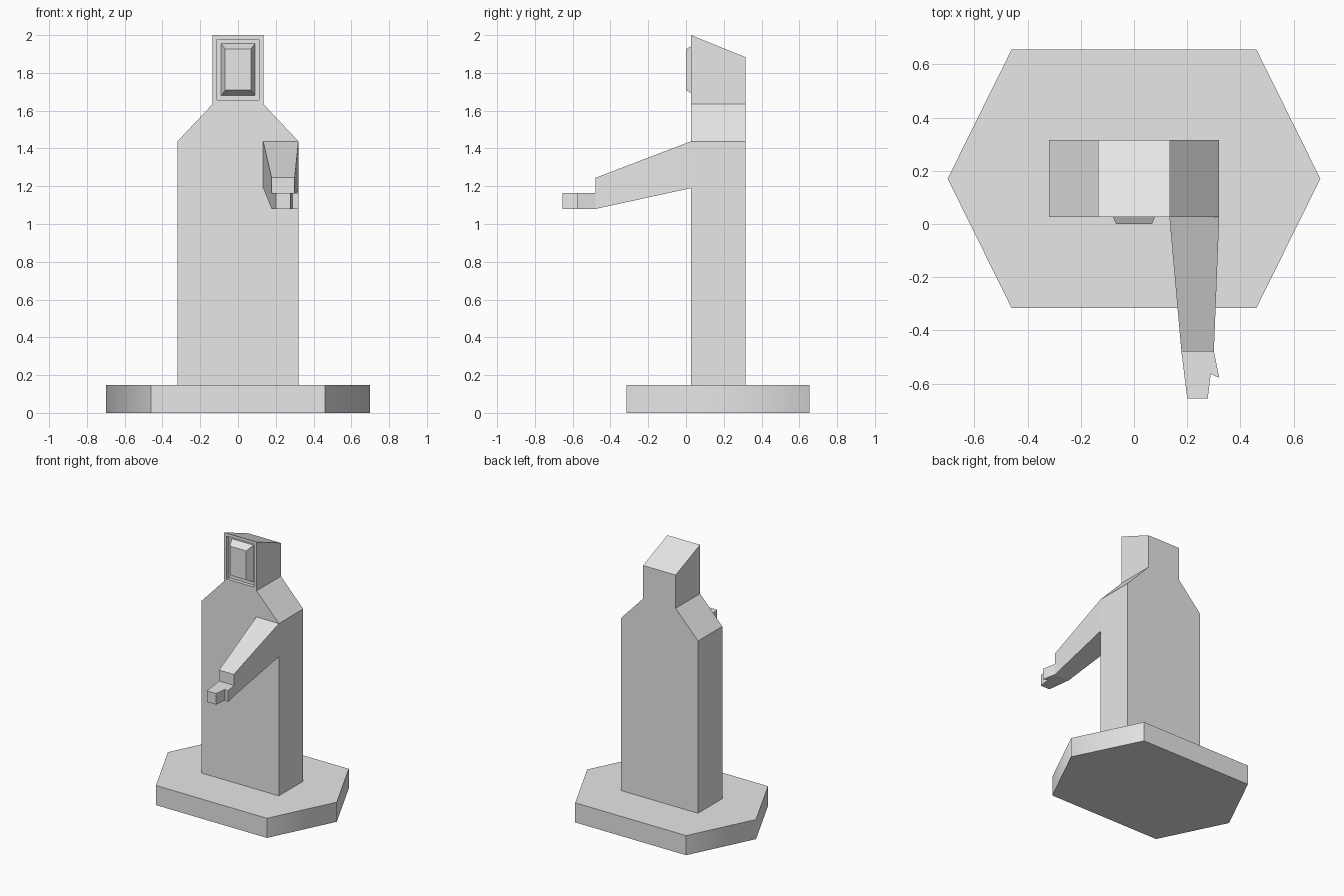
import bpy, bmesh, math
from mathutils import Vector

if "Cube" in bpy.data.objects:
    bpy.data.objects.remove(bpy.data.objects["Cube"], do_unlink=True)

grey = bpy.data.materials.new("light grey")
grey.use_nodes = True
grey.diffuse_color = (0.8, 0.8, 0.8, 1)
grey.node_tree.nodes["Principled BSDF"].inputs["Base Color"].default_value = (0.8, 0.8, 0.8, 1)


def finish(name, bm):
    bmesh.ops.recalc_face_normals(bm, faces=bm.faces)
    mesh = bpy.data.meshes.new(name)
    bm.to_mesh(mesh)
    bm.free()
    mesh.materials.append(grey)
    obj = bpy.data.objects.new(name, mesh)
    bpy.context.collection.objects.link(obj)
    return obj


def prism(outline, offset):
    """Extrude a closed outline of 3D points along an offset vector."""
    bm = bmesh.new()
    face = bm.faces.new([bm.verts.new(p) for p in outline])
    out = bmesh.ops.extrude_face_region(bm, geom=[face], use_keep_orig=True)
    verts = [v for v in out["geom"] if isinstance(v, bmesh.types.BMVert)]
    bmesh.ops.translate(bm, verts=verts, vec=Vector(offset))
    bmesh.ops.recalc_face_normals(bm, faces=bm.faces)
    return bm


# Hexagonal base, softly shaded around its side points
hexagon = [(0.70, 0.17), (0.46, 0.655), (-0.46, 0.655),
           (-0.70, 0.17), (-0.46, -0.315), (0.46, -0.315)]
base = finish("base", prism([(x, y, 0) for x, y in hexagon], (0, 0, 0.147)))
bpy.ops.object.select_all(action="DESELECT")
base.select_set(True)
bpy.context.view_layer.objects.active = base
bpy.ops.object.shade_smooth_by_angle(angle=math.radians(60))

# Torso with sloping shoulders
FRONT, BACK = 0.027, 0.315
half = [(0.32, 0.147), (0.32, 1.438), (0.135, 1.634)]
profile = half + [(-x, z) for x, z in reversed(half)]
bm = prism([(x, FRONT, z) for x, z in profile], (0, BACK - FRONT, 0))

# Head drawn up from the neck, its top falling towards the back
neck = max(bm.faces, key=lambda f: f.calc_center_median().z)
crown = bmesh.ops.extrude_discrete_faces(bm, faces=[neck])["faces"][0]
for v in crown.verts:
    v.co.z = 2.0 if v.co.y < 0.1 else 1.883
bm.normal_update()

# Recessed face panel with a raised, bevelled visor in the middle
panel = next(f for f in bm.faces
             if f.normal.y < -0.9 and f.calc_center_median().z > 1.7)
bmesh.ops.inset_individual(bm, faces=[panel], thickness=0.032)
panel = bmesh.ops.extrude_discrete_faces(bm, faces=[panel])["faces"][0]
bmesh.ops.translate(bm, verts=panel.verts[:], vec=(0, 0.026, 0))
bm.normal_update()
bmesh.ops.inset_individual(bm, faces=[panel], thickness=0.032)
visor = bmesh.ops.extrude_discrete_faces(bm, faces=[panel])["faces"][0]
middle = visor.calc_center_median()
for v in visor.verts:
    v.co.x -= math.copysign(0.022, v.co.x)
    v.co.z -= math.copysign(0.029, v.co.z - middle.z)
    v.co.y = 0.0
finish("body", bm)

# Left arm, tapering from the shoulder down to the wrist
WRIST = -0.478
shoulder = [(0.133, 1.19), (0.32, 1.19), (0.32, 1.438), (0.133, 1.438)]
wrist = [(0.178, 1.08), (0.30, 1.08), (0.30, 1.245), (0.178, 1.245)]
bm = bmesh.new()
rings = [[bm.verts.new((x, y, z)) for x, z in ring]
         for ring, y in ((shoulder, FRONT), (wrist, WRIST))]
for ring in rings:
    bm.faces.new(ring)
for i in range(4):
    j = (i + 1) % 4
    bm.faces.new((rings[0][i], rings[0][j], rings[1][j], rings[1][i]))
finish("left_arm", bm)

# Left hand with a small pointed thumb
hand = [(0.178, WRIST), (0.20, -0.655), (0.277, -0.655),
        (0.288, -0.563), (0.32, -0.578), (0.30, WRIST)]
finish("left_hand", prism([(x, y, 1.08) for x, y in hand], (0, 0, 0.083)))
